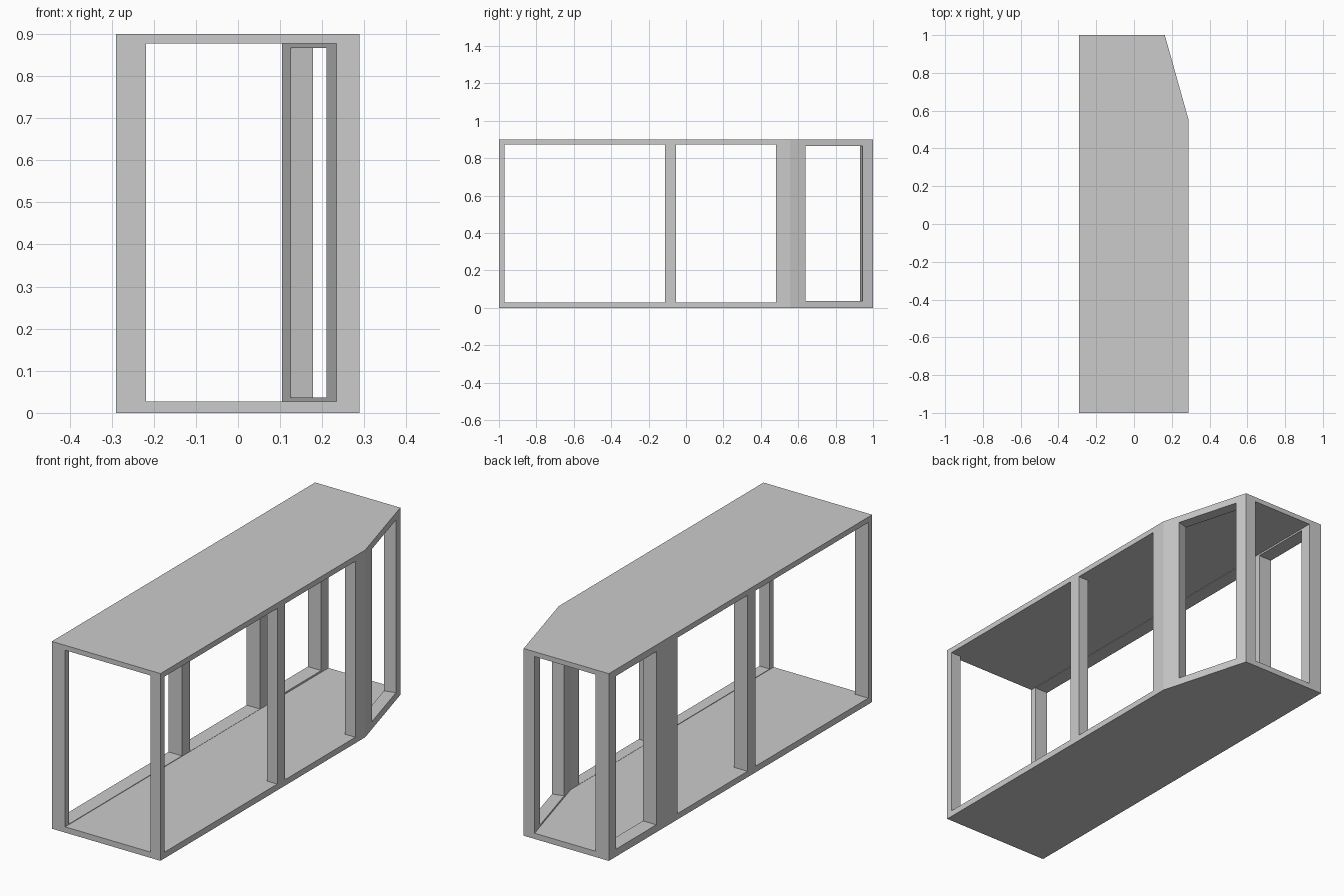
import bpy, bmesh
from mathutils import Vector

if "Cube" in bpy.data.objects:
    bpy.data.objects.remove(bpy.data.objects["Cube"])


def prism(name, outline, z0, z1):
    """Extrude a plan outline from z0 to z1."""
    bm = bmesh.new()
    base = bm.faces.new([bm.verts.new((x, y, z0)) for x, y in outline])
    top = bmesh.ops.extrude_face_region(bm, geom=[base])["geom"]
    verts = [v for v in top if isinstance(v, bmesh.types.BMVert)]
    bmesh.ops.translate(bm, verts=verts, vec=(0, 0, z1 - z0))
    bmesh.ops.recalc_face_normals(bm, faces=bm.faces)
    mesh = bpy.data.meshes.new(name)
    bm.to_mesh(mesh)
    bm.free()
    obj = bpy.data.objects.new(name, mesh)
    bpy.context.collection.objects.link(obj)
    return obj


def box(name, x0, x1, y0, y1, z0, z1):
    return prism(name, [(x0, y0), (x1, y0), (x1, y1), (x0, y1)], z0, z1)


def cut(target, cutter):
    """Subtract the cutter, then discard it."""
    cutter.hide_render = True
    mod = target.modifiers.new("opening", "BOOLEAN")
    mod.operation = "DIFFERENCE"
    mod.solver = "EXACT"
    mod.object = cutter
    bpy.context.view_layer.objects.active = target
    bpy.ops.object.modifier_apply(modifier=mod.name)
    bpy.data.objects.remove(cutter, do_unlink=True)


# Outer shell with one slanted rear corner
A, B = Vector((0.288, 0.555)), Vector((0.163, 1.0))
frame = prism("cabin_frame", [(-0.29, -1), (0.288, -1), A, B, (-0.29, 1)], 0, 0.9)

# Interior passage, open at the front and back
along = (B - A).normalized()
out = Vector((along.y, -along.x))
p = A - out * 0.056


def inner(x=None, y=None):
    t = (x - p.x) / along.x if y is None else (y - p.y) / along.y
    return p + along * t


cut(frame, prism("passage_cutter",
                 [(-0.219, -1.1), (0.234, -1.1), inner(x=0.234), inner(y=1.1), (-0.219, 1.1)],
                 0.0275, 0.8765))

# Window openings in the side walls: y range and sill height
windows = [(-0.97, -0.113, 0.03), (-0.053, 0.48, 0.0285), (0.64, 0.945, 0.036)]
for y0, y1, sill in windows:
    cut(frame, box("left_window_cutter", -0.4, -0.15, y0, y1, sill, 0.904 - max(sill, 0.03)))
for y0, y1, sill in windows[:2]:
    cut(frame, box("right_window_cutter", 0.18, 0.4, y0, y1, sill, 0.904 - max(sill, 0.03)))

# Window opening square to the slanted wall
start = A + along * ((0.64 - A.y) / along.y)
end = A + along * ((0.945 - A.y) / along.y)
cut(frame, prism("slanted_window_cutter",
                 [start - out * 0.1, start + out * 0.1, end + out * 0.1, end - out * 0.1],
                 0.036, 0.866))
